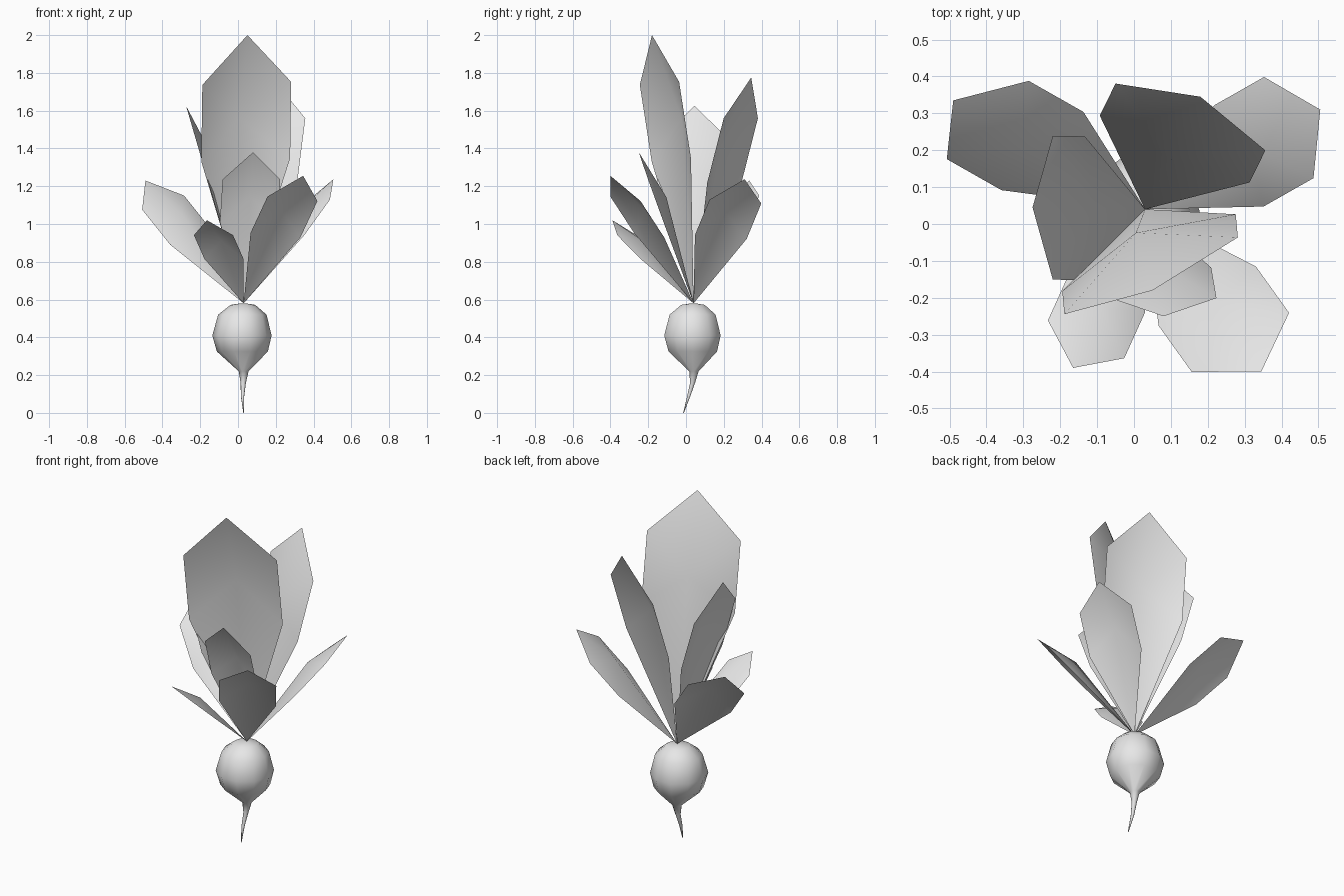
import bpy, bmesh, math
from mathutils import Vector

cube = bpy.data.objects.get("Cube")
if cube:
    bpy.data.objects.remove(cube, do_unlink=True)

grey = bpy.data.materials.new("light_grey")
grey.use_nodes = True
grey.diffuse_color = (0.8, 0.8, 0.8, 1)
grey.node_tree.nodes["Principled BSDF"].inputs["Base Color"].default_value = (0.8, 0.8, 0.8, 1)


def finish(bm, name):
    mesh = bpy.data.meshes.new(name)
    bm.to_mesh(mesh)
    bm.free()
    mesh.materials.append(grey)
    mesh.shade_smooth()
    obj = bpy.data.objects.new(name, mesh)
    bpy.context.collection.objects.link(obj)
    return obj


CROWN = Vector((0.03, 0.04, 0.58))


def leaf(name, tip, across):
    """Six-sided blade from the crown to its tip, with a raised middle point."""
    tip = Vector(tip)
    axis = tip - CROWN
    side = Vector(across).normalized() * axis.length * 0.179
    normal = side.cross(axis).normalized()
    if normal.z < 0:
        normal.negate()
    low, high = CROWN + axis * 0.535, CROWN + axis * 0.82
    bm = bmesh.new()
    rim = [bm.verts.new(p) for p in
           (CROWN, low + side, high + side, tip, high - side, low - side)]
    hub = bm.verts.new(CROWN + axis * 0.68 + normal * axis.length * 0.066)
    for a, b in zip(rim, rim[1:] + rim[:1]):
        bm.faces.new((a, b, hub))
    bmesh.ops.recalc_face_normals(bm, faces=bm.faces)
    bm.normal_update()
    if sum(f.normal.dot(normal) for f in bm.faces) < 0:
        bmesh.ops.reverse_faces(bm, faces=bm.faces)
    finish(bm, name)


# Leaves: name, tip, direction across the blade
leaf("tall_front_leaf", (0.05, -0.18, 2.0), (0.235, 0.104, 0.008))
leaf("tall_back_leaf", (0.18, 0.345, 1.775), (0.204, -0.091, 0))
leaf("tall_right_leaf", (-0.275, 0.045, 1.625), (0, 1, 0))
leaf("middle_front_leaf", (0.08, -0.25, 1.38), (1, -0.02, 0))
leaf("back_left_leaf", (0.505, 0.31, 1.237), (0.067, -0.137, 0.01))
leaf("back_right_leaf", (-0.49, 0.335, 1.23), (0.11, 0.105, 0.037))
leaf("front_left_leaf", (0.345, -0.4, 1.255), (0.132, 0.08, -0.012))
leaf("front_right_leaf", (-0.165, -0.39, 1.02), (0.105, -0.052, 0))


# Bulb and root: rings of (x, y, z, radius) joined into one skin
def skin(name, rings, sides):
    bm = bmesh.new()
    loops = []
    for x, y, z, r in rings:
        loops.append([bm.verts.new((x + r * math.cos(math.tau * i / sides),
                                    y + r * math.sin(math.tau * i / sides), z))
                      for i in range(sides)])
    for a, b in zip(loops, loops[1:]):
        for i in range(sides):
            j = (i + 1) % sides
            bm.faces.new((a[i], a[j], b[j], b[i]))
    bm.faces.new(loops[0][::-1])
    bm.faces.new(loops[-1])
    bmesh.ops.recalc_face_normals(bm, faces=bm.faces)
    return finish(bm, name)


skin("bulb_and_root", [
    (0.03, -0.013, 0.0, 0.002),
    (0.024, 0.015, 0.09, 0.009),
    (0.028, 0.035, 0.16, 0.014),
    (0.03, 0.042, 0.22, 0.026),
    (0.023, 0.036, 0.325, 0.135),
    (0.021, 0.034, 0.41, 0.157),
    (0.023, 0.035, 0.52, 0.128),
    (0.026, 0.037, 0.572, 0.065),
    (0.028, 0.04, 0.58, 0.012),
], 10)
